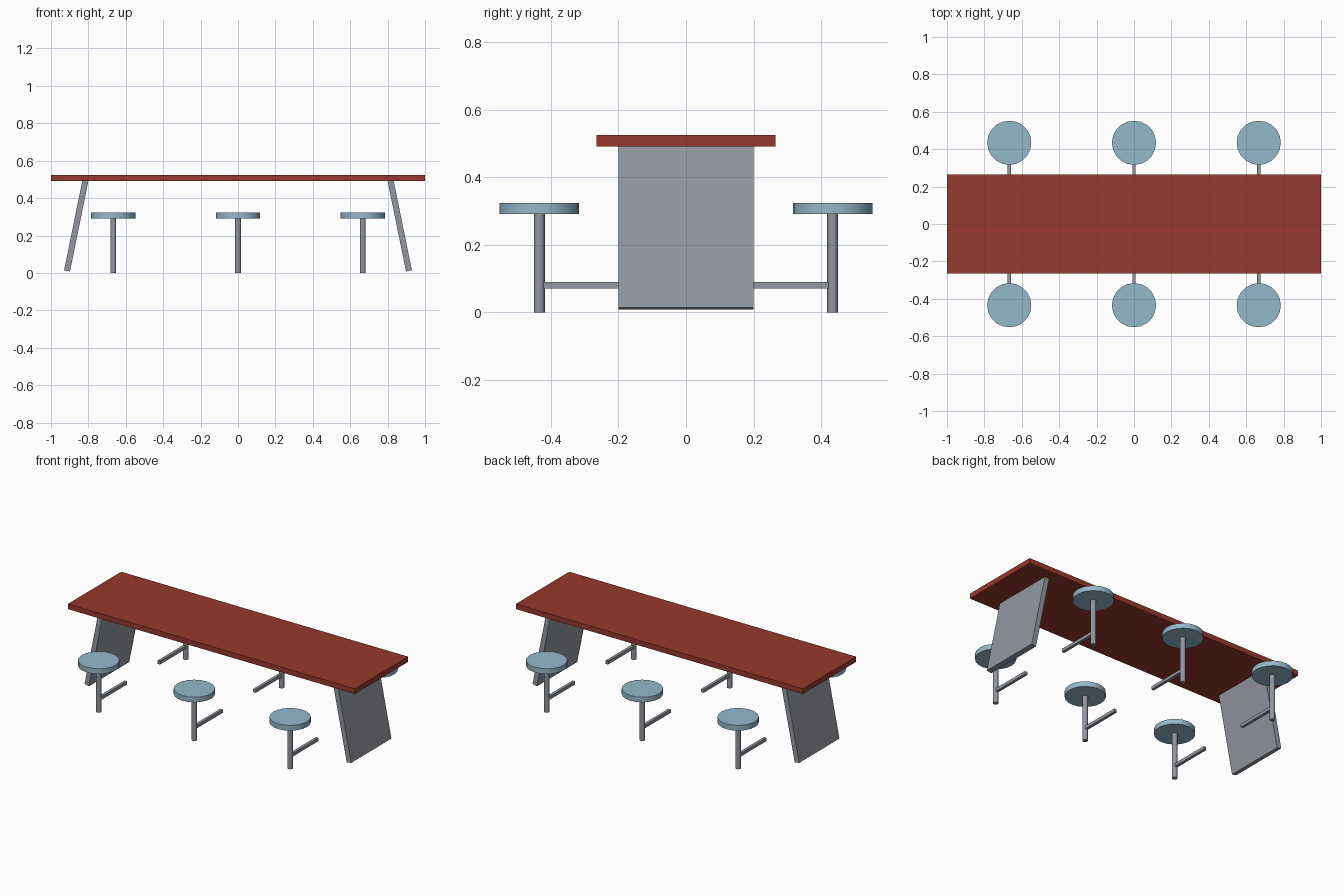
import bpy
import math
from mathutils import Vector

cube = bpy.data.objects.get("Cube")
if cube:
    bpy.data.objects.remove(cube, do_unlink=True)


def material(name, rgb):
    mat = bpy.data.materials.new(name)
    mat.use_nodes = True
    mat.diffuse_color = (*rgb, 1)
    mat.node_tree.nodes["Principled BSDF"].inputs["Base Color"].default_value = (*rgb, 1)
    return mat


RED = material("red_laminate", (0.31, 0.04, 0.026))
BLUE = material("pale_blue_seat", (0.30, 0.48, 0.59))
GREY = material("grey_metal", (0.29, 0.31, 0.35))


def box(name, centre, size, mat, tilt=0):
    bpy.ops.mesh.primitive_cube_add(size=1, location=centre, rotation=(0, tilt, 0))
    obj = bpy.context.object
    obj.name = name
    obj.scale = size
    obj.data.materials.append(mat)
    return obj


def cylinder(name, x, y, bottom, top, radius, sides, mat):
    bpy.ops.mesh.primitive_cylinder_add(vertices=sides, radius=radius, depth=top - bottom,
                                        location=(x, y, (bottom + top) / 2))
    obj = bpy.context.object
    obj.name = name
    obj.data.materials.append(mat)
    bpy.ops.object.shade_smooth_by_angle(angle=math.radians(40))
    return obj


# Table top
box("table_top", (0, 0, 0.508), (2, 0.53, 0.033), RED)

# Splayed end panels, their upper edges sunk into the table top
TILT = math.radians(11.5)
LENGTH = 0.5
for side, label in ((1, "left"), (-1, "right")):
    foot = Vector((side * 0.914, 0, 0.011))
    up = Vector((-side * math.sin(TILT), 0, math.cos(TILT)))
    box(label + "_panel", foot + up * LENGTH / 2, (0.032, 0.4, LENGTH), GREY, -side * TILT)

# Stools: round seat, post and stub arm reaching under the table
for row, y in (("front", -0.434), ("back", 0.434)):
    inward = -math.copysign(1, y)
    for place, x in (("right", -0.667), ("middle", 0), ("left", 0.667)):
        tag = f"{row}_{place}_"
        cylinder(tag + "seat", x, y, 0.291, 0.324, 0.118, 20, BLUE)
        cylinder(tag + "post", x, y, 0, 0.295, 0.016, 12, GREY)
        box(tag + "arm", (x, y + inward * 0.135, 0.08), (0.018, 0.27, 0.02), GREY)
